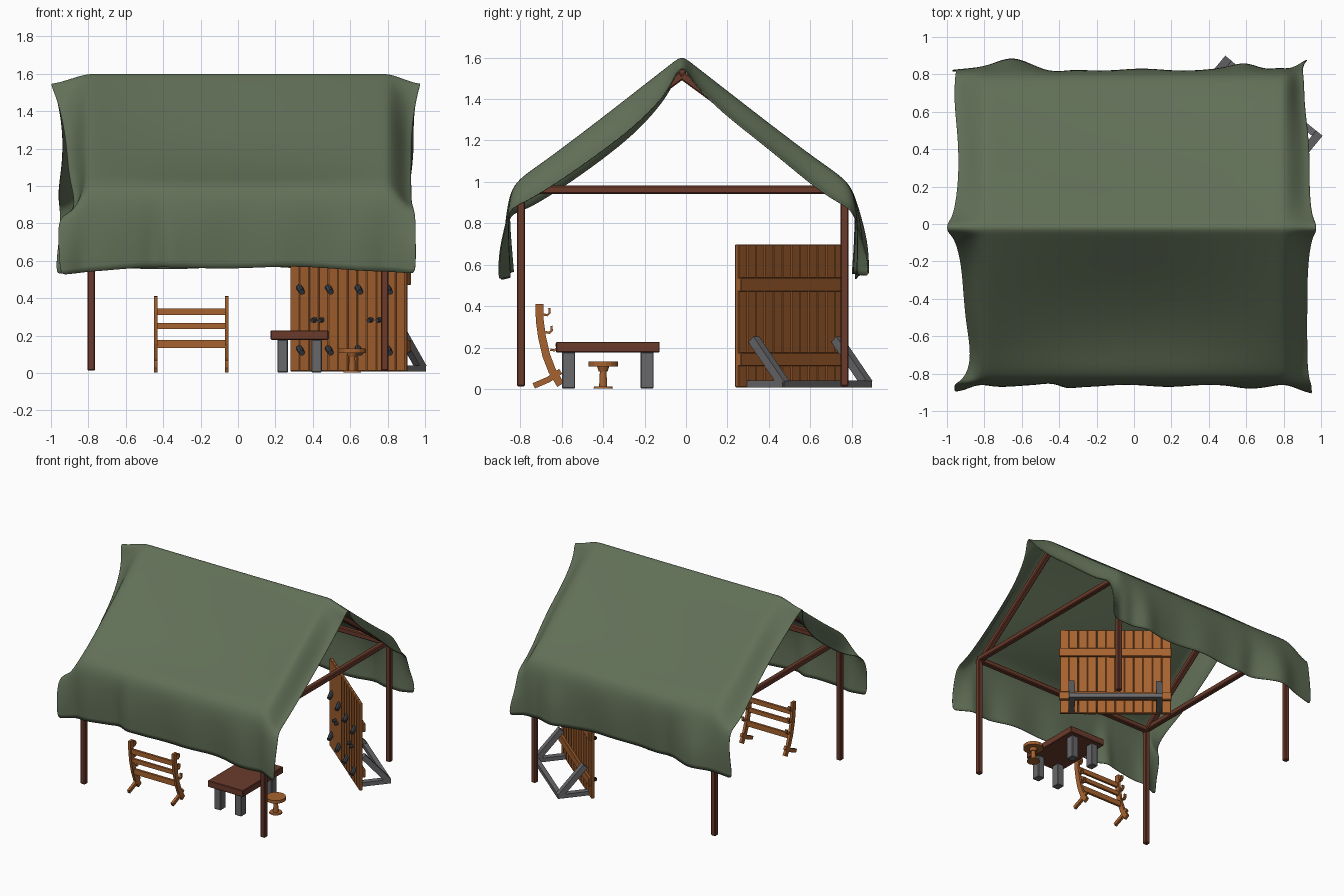
import bpy, bmesh, math
from mathutils import Matrix, Vector

if "Cube" in bpy.data.objects:
    bpy.data.objects.remove(bpy.data.objects["Cube"])


def material(name, rgb):
    m = bpy.data.materials.new(name)
    m.use_nodes = True
    m.diffuse_color = (*rgb, 1)
    m.node_tree.nodes["Principled BSDF"].inputs["Base Color"].default_value = (*rgb, 1)
    return m


CANVAS = material("green canvas", (0.12, 0.16, 0.095))
DARK_WOOD = material("dark red wood", (0.147, 0.043, 0.024))
LIGHT_WOOD = material("orange wood", (0.385, 0.123, 0.029))
STEEL = material("grey metal", (0.14, 0.14, 0.147))
HOLD = material("slate holds", (0.045, 0.055, 0.068))


def finish(bm, name, mat, matrix=None, smooth=False, bevel=0):
    if bevel:
        bmesh.ops.bevel(bm, geom=bm.edges[:], offset=bevel, segments=1, affect="EDGES")
    bmesh.ops.recalc_face_normals(bm, faces=bm.faces)
    mesh = bpy.data.meshes.new(name)
    bm.to_mesh(mesh)
    bm.free()
    mesh.materials.append(mat)
    for p in mesh.polygons:
        p.use_smooth = smooth
    obj = bpy.data.objects.new(name, mesh)
    bpy.context.collection.objects.link(obj)
    if matrix:
        obj.matrix_world = matrix
    return obj


def box(bm, x0, x1, y0, y1, z0, z1):
    m = Matrix.Translation(((x0 + x1) / 2, (y0 + y1) / 2, (z0 + z1) / 2))
    bmesh.ops.create_cube(bm, size=1, matrix=m @ Matrix.Diagonal((x1 - x0, y1 - y0, z1 - z0, 1)))


def rod(bm, a, b, r, sides=8, r2=None):
    a, b = Vector(a), Vector(b)
    rot = (b - a).to_track_quat("Z", "Y").to_matrix().to_4x4()
    spin = Matrix.Rotation(math.pi / sides, 4, "Z")
    bmesh.ops.create_cone(bm, cap_ends=True, segments=sides, radius1=r, radius2=r2 or r,
                          depth=(b - a).length,
                          matrix=Matrix.Translation((a + b) / 2) @ rot @ spin)


def ribbon(bm, path, width, x0, x1):
    """Sweep a flat strip along a (y, z) path, extruded from x0 to x1."""
    pts = [Vector(p) for p in path]
    left, right = [], []
    for i, p in enumerate(pts):
        d = (pts[min(i + 1, len(pts) - 1)] - pts[max(i - 1, 0)]).normalized()
        n = Vector((-d.y, d.x)) * width / 2
        left.append(p + n)
        right.append(p - n)
    rings = [[bm.verts.new((x, q.x, q.y)) for x, q in
              ((x0, l), (x1, l), (x1, r), (x0, r))] for l, r in zip(left, right)]
    for a, b in zip(rings, rings[1:]):
        for k in range(4):
            bm.faces.new((a[k], a[k - 1], b[k - 1], b[k]))
    bm.faces.new(rings[0])
    bm.faces.new(rings[-1])


def smoothstep(t):
    t = min(max(t, 0), 1)
    return t * t * (3 - 2 * t)


# Canvas canopy: draped grid, (distance from ridge, height) profile on both sides
PROFILE = [(0.025, 1.588), (0.06, 1.56), (0.2, 1.452), (0.35, 1.335), (0.5, 1.22), (0.65, 1.107),
           (0.75, 1.038), (0.81, 0.985), (0.834, 0.91), (0.843, 0.8), (0.843, 0.69), (0.836, 0.565)]
RIDGE_Y = -0.02
COLUMNS = 60
FLAT = 0.93
# Loose ends: half width and droop at each height, per (x side, y side)
HEIGHTS = (1.6, 1.53, 1.3, 1.08, 0.88, 0.56)
WIDTH = {(-1, -1): (1.0, 0.925, 0.91, 0.87, 0.965, 0.95), (1, -1): (0.975, 0.93, 0.925, 0.925, 0.95, 0.95),
         (-1, 1): (1.0, 0.945, 0.935, 0.96, 0.95, 0.975), (1, 1): (0.975, 0.935, 0.94, 0.91, 0.9, 0.93)}
DROOP = {(-1, -1): (0.05, 0.19, 0.2, 0.18, 0.08, 0.01), (1, -1): (0.05, 0.16, 0.16, 0.14, 0.06, 0.01),
         (-1, 1): (0.05, 0.12, 0.12, 0.12, 0.05, 0.01), (1, 1): (0.05, 0.12, 0.12, 0.14, 0.08, 0.0)}
# Folds of the hanging flaps: (x, width, push outward)
FOLDS = {-1: ((-0.95, 0.09, 0.045), (0.96, 0.12, 0.05), (-0.45, 0.05, -0.02), (-0.36, 0.06, 0.015),
              (0.62, 0.1, 0.012), (-0.82, 0.05, -0.015), (0.8, 0.05, -0.012)),
         1: ((-0.65, 0.13, 0.075), (-0.42, 0.08, -0.025), (0.6, 0.1, 0.04), (0.95, 0.08, 0.06),
             (0.77, 0.05, 0.015))}


def at_height(values, z):
    for i in range(len(HEIGHTS) - 1):
        if z >= HEIGHTS[i + 1]:
            break
    t = smoothstep((HEIGHTS[i] - z) / (HEIGHTS[i] - HEIGHTS[i + 1]))
    return values[i] + (values[i + 1] - values[i]) * t


def canopy_point(u, d, z, side):
    end = (1 if u > 0 else -1, side)
    edge = smoothstep((abs(u) - 0.85) / 0.15)
    hem = smoothstep((0.99 - z) / 0.4)
    x = u * FLAT + end[0] * edge * (at_height(WIDTH[end], z) - FLAT)
    push = 0.008 * math.sin(14 * x + side)
    push += sum(a * math.exp(-((x - c) / w) ** 2) for c, w, a in FOLDS[side])
    slack = max(0, math.sin(math.pi * min(d / 0.78, 1) ** 1.3)) * max(0, 1 - (x / 0.76) ** 2)
    drop = edge * at_height(DROOP[end], z) + (0.055 if side < 0 else 0.04) * slack
    drop += hem * (0.025 * u * u - 0.006 * math.sin(8 * x + side))
    return x, RIDGE_Y + side * (d + hem * push), z - drop


bm = bmesh.new()
section = [(d, z, -1) for d, z in reversed(PROFILE)] + [(0, 1.6, 1)]
section += [(d, z, 1) for d, z in PROFILE]
grid = [[bm.verts.new(canopy_point(2 * i / COLUMNS - 1, *s)) for s in section]
        for i in range(COLUMNS + 1)]
for a, b in zip(grid, grid[1:]):
    for j in range(len(section) - 1):
        bm.faces.new((a[j], b[j], b[j + 1], a[j + 1]))
canopy = finish(bm, "canopy", CANVAS, smooth=True)
sub = canopy.modifiers.new("soften", "SUBSURF")
sub.levels = sub.render_levels = 2
cloth = canopy.modifiers.new("cloth thickness", "SOLIDIFY")
cloth.thickness = 0.005
cloth.offset = 0

# Timber frame of chamfered square poles: posts, eave beams, rafters and ridge pole
PX, FRONT, BACK, TOP = 0.785, -0.797, 0.765, 0.962
POLE = 0.0283
bm = bmesh.new()
for x in (-PX, PX):
    for y in (FRONT, BACK):
        rod(bm, (x, y, 0.012), (x, y, TOP), POLE, 4)
        rod(bm, (x * 0.99, y * 0.985, TOP - 0.012), (x * 0.99, RIDGE_Y, 1.515), POLE, 4)
    rod(bm, (x, FRONT, TOP), (x, BACK, TOP), POLE, 4)
for y, z in ((FRONT * 0.985, TOP - 0.012), (BACK * 0.985, TOP - 0.012), (RIDGE_Y, 1.53)):
    rod(bm, (-PX, y, z), (PX, y, z), POLE, 4)
finish(bm, "timber_frame", DARK_WOOD, bevel=0.006)

# Plank climbing wall, turned toward the middle of the shelter
WALL = Matrix.Translation((0.595, 0.5, 0)) @ Matrix.Rotation(math.radians(-39.5), 4, "Z")
PLANKS, LENGTH = 12, 0.8
bm = bmesh.new()
step = LENGTH / PLANKS
for i in range(PLANKS):
    x = -LENGTH / 2 + i * step
    box(bm, x + 0.0005, x + step - 0.0005, -0.014, 0.01, 0.008, 0.698)
for z0, z1 in ((0.11, 0.175), (0.47, 0.537)):
    box(bm, -0.405, 0.405, 0.008, 0.03, z0, z1)
finish(bm, "climbing_wall", LIGHT_WOOD, WALL, bevel=0.004)

# Climbing holds
bm = bmesh.new()
for z in (0.44, 0.115):
    for x in (-0.31, -0.11, 0.095, 0.3):
        rod(bm, (x - 0.026, -0.012, z + 0.018), (x + 0.02, -0.048, z - 0.008), 0.018, 8, 0.016)
for x in (-0.225, -0.175, 0.165, 0.225):
    rod(bm, (x, -0.012, 0.285), (x, -0.04, 0.28), 0.014, 8, 0.012)
finish(bm, "climbing_holds", HOLD, WALL)

# Metal props behind the wall
bm = bmesh.new()
for x in (-0.315, 0.315):
    box(bm, x - 0.022, x + 0.022, 0.01, 0.235, 0.008, 0.04)
    ribbon(bm, [(0.035, 0.24), (0.225, 0.025)], 0.042, x - 0.022, x + 0.022)
box(bm, -0.335, 0.335, 0.205, 0.24, 0.008, 0.04)
finish(bm, "wall_props", STEEL, WALL)

# Table
bm = bmesh.new()
box(bm, 0.175, 0.483, -0.628, -0.127, 0.177, 0.228)
finish(bm, "table_top", DARK_WOOD, bevel=0.004)
bm = bmesh.new()
for x in (0.239, 0.42):
    for y in (-0.567, -0.188):
        box(bm, x - 0.028, x + 0.028, y - 0.032, y + 0.032, 0.003, 0.178)
finish(bm, "table_legs", STEEL, bevel=0.004)

# Round stool
SX, SY = 0.61, -0.4
bm = bmesh.new()
for z0, z1, r0, r1 in ((0.108, 0.132, 0.073, 0.073), (0.085, 0.108, 0.022, 0.03),
                       (0.01, 0.09, 0.02, 0.016), (0.003, 0.012, 0.048, 0.045)):
    rod(bm, (SX, SY, z0), (SX, SY, z1), r0, 16, r1)
finish(bm, "stool", LIGHT_WOOD)

# Equipment rack: curved uprights with splayed feet, cradles and cross rails
UPRIGHT = [(-0.708, 0.41), (-0.706, 0.33), (-0.695, 0.25), (-0.674, 0.16), (-0.645, 0.085), (-0.605, 0.02)]
bm = bmesh.new()
for x in (-0.44, -0.06):
    ribbon(bm, UPRIGHT, 0.038, x - 0.01, x + 0.01)
    ribbon(bm, [(-0.605, 0.085), (-0.665, 0.045), (-0.735, 0.015)], 0.028, x - 0.01, x + 0.01)
    for y, z in ((-0.69, 0.36), (-0.68, 0.275), (-0.655, 0.19)):
        ribbon(bm, [(y, z), (y + 0.02, z - 0.004), (y + 0.032, z + 0.008), (y + 0.03, z + 0.03)],
               0.011, x - 0.01, x + 0.01)
for y, z, h in ((-0.705, 0.327, 0.036), (-0.695, 0.252, 0.032), (-0.671, 0.155, 0.042)):
    box(bm, -0.44, -0.06, y - 0.009, y + 0.009, z - h / 2, z + h / 2)
finish(bm, "rack", LIGHT_WOOD)
